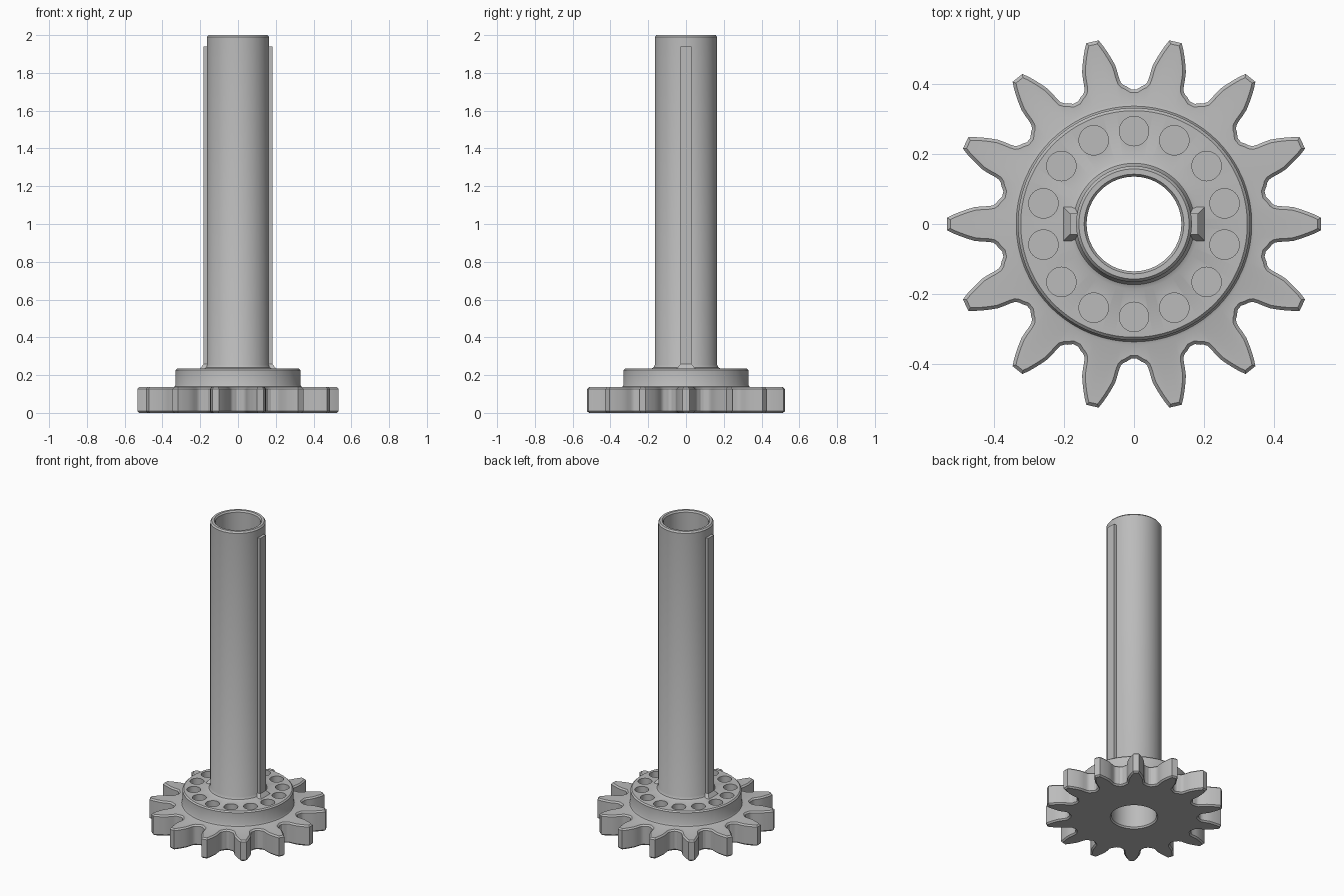
import bpy, bmesh, math
from mathutils import Vector

cube = bpy.data.objects.get("Cube")
if cube:
    bpy.data.objects.remove(cube)

TEETH = 14
PITCH = 2 * math.pi / TEETH

grey = bpy.data.materials.new("steel_grey")
grey.use_nodes = True
GREY = (0.5, 0.5, 0.5, 1)
grey.diffuse_color = GREY
grey.node_tree.nodes["Principled BSDF"].inputs["Base Color"].default_value = GREY


def finish(name, bm):
    bmesh.ops.recalc_face_normals(bm, faces=bm.faces)
    mesh = bpy.data.meshes.new(name)
    bm.to_mesh(mesh)
    bm.free()
    mesh.materials.append(grey)
    ob = bpy.data.objects.new(name, mesh)
    bpy.context.collection.objects.link(ob)
    return ob


def smooth(ob, degrees=30):
    bpy.ops.object.select_all(action='DESELECT')
    ob.select_set(True)
    bpy.context.view_layer.objects.active = ob
    bpy.ops.object.shade_smooth_by_angle(angle=math.radians(degrees))


def loft(bm, rings, closed=True):
    """Join equal-length rings of points with quads."""
    rows = [[bm.verts.new(p) for p in ring] for ring in rings]
    n = len(rows[0])
    pairs = list(zip(rows, rows[1:] + rows[:1])) if closed else list(zip(rows, rows[1:]))
    for a, b in pairs:
        for i in range(n):
            j = (i + 1) % n
            bm.faces.new((a[i], a[j], b[j], b[i]))
    return rows


# Tooth outline: distance along the tooth and half width, root to tip
half = [(.388, .066), (.393, .059), (.402, .053), (.415, .051), (.435, .050),
        (.455, .048), (.475, .042), (.495, .035), (.515, .027), (.533, .018)]
tooth = [(r, -w) for r, w in half] + [(r, w) for r, w in reversed(half)]
outline = []
for k in range(TEETH):
    c, s = math.cos(k * PITCH), math.sin(k * PITCH)
    outline += [Vector((x * c - y * s, x * s + y * c)) for x, y in tooth]
    mid = (k + .5) * PITCH
    for off in (-.02, .02):
        outline.append(Vector((math.cos(mid + off), math.sin(mid + off))) * .384)


def inset(points, d):
    """Move a counter-clockwise outline inwards by d."""
    out = []
    for i, p in enumerate(points):
        e1 = (p - points[i - 1]).normalized()
        e2 = (points[(i + 1) % len(points)] - p).normalized()
        n1, n2 = Vector((-e1.y, e1.x)), Vector((-e2.y, e2.x))
        out.append(p + (n1 + n2) * d / (1 + n1.dot(n2)))
    return out


def at(points, z):
    return [(p.x, p.y, z) for p in points]


def circle(r, z):
    return [(*(p.normalized() * r), z) for p in outline]


# Gear, collar and hollow shaft as one continuous skin
small = inset(outline, .009)
rings = [at(small, 0), at(outline, .009), at(outline, .127), at(small, .136)]
profile = [(.345, .136), (.336, .139), (.331, .148), (.331, .226), (.323, .234),
           (.185, .234), (.173, .24), (.165, .255), (.165, 1.99), (.157, 2),
           (.142, 2), (.135, 1.99), (.135, .01), (.142, 0)]
bm = bmesh.new()
loft(bm, rings + [circle(r, z) for r, z in profile])
gear = finish("gear_shaft", bm)

# Ring of blind holes in the collar
bm = bmesh.new()
for k in range(TEETH):
    a = (k + .5) * PITCH
    centre = Vector((math.cos(a) * .265, math.sin(a) * .265, 0))
    rows = loft(bm, [[centre + Vector((.042 * math.cos(t * math.pi / 16),
                                       .042 * math.sin(t * math.pi / 16), z))
                      for t in range(32)] for z in (.14, .3)], closed=False)
    for row in rows:
        bm.faces.new(row)
cutter = finish("hole_cutter", bm)
cutter.hide_render = True
mod = gear.modifiers.new("holes", 'BOOLEAN')
mod.operation = 'DIFFERENCE'
mod.solver = 'EXACT'
mod.object = cutter
bpy.ops.object.select_all(action='DESELECT')
gear.select_set(True)
bpy.context.view_layer.objects.active = gear
bpy.ops.object.modifier_apply(modifier=mod.name)
bpy.data.objects.remove(cutter)
smooth(gear)

# Long keys on both sides of the shaft, each with a flared foot
for side, name in ((1, "left_key"), (-1, "right_key")):
    bm = bmesh.new()
    sections = [(.203, .05, .232), (.183, .03, .258), (.183, .03, 1.94)]
    rows = loft(bm, [[(side * .15, -w, z), (side * x, -w, z), (side * x, w, z),
                      (side * .15, w, z)] for x, w, z in sections], closed=False)
    bm.faces.new(rows[0])
    bm.faces.new(rows[-1])
    finish(name, bm)
